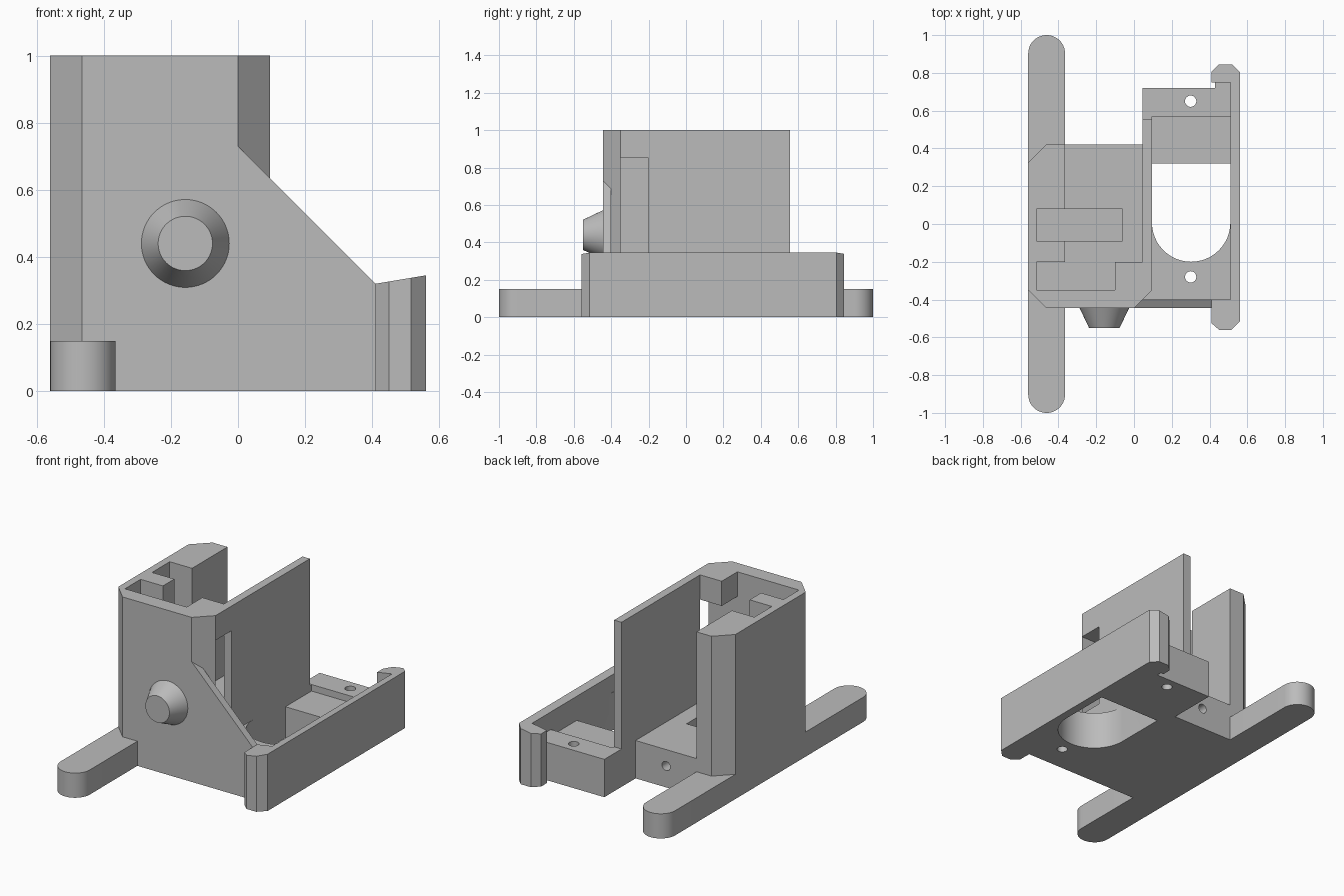
import bpy, bmesh, math
from mathutils import Vector

if "Cube" in bpy.data.objects:
    bpy.data.objects.remove(bpy.data.objects["Cube"])

grey = bpy.data.materials.new("plain grey")
grey.use_nodes = True
grey.diffuse_color = (0.5, 0.5, 0.5, 1)
grey.node_tree.nodes["Principled BSDF"].inputs["Base Color"].default_value = grey.diffuse_color


def finish(name, bm):
    bmesh.ops.recalc_face_normals(bm, faces=bm.faces)
    mesh = bpy.data.meshes.new(name)
    bm.to_mesh(mesh)
    bm.free()
    mesh.materials.append(grey)
    ob = bpy.data.objects.new(name, mesh)
    bpy.context.collection.objects.link(ob)
    return ob


def prism(name, outline, low, high, axis="z", top_plane=None):
    """Extrude an outline along z (points are x, y) or y (points are x, z)."""
    bm = bmesh.new()
    place = (lambda a, b: (a, b, low)) if axis == "z" else (lambda a, b: (a, low, b))
    face = bm.faces.new([bm.verts.new(place(a, b)) for a, b in outline])
    move = Vector((0, 0, high - low)) if axis == "z" else Vector((0, high - low, 0))
    out = bmesh.ops.extrude_face_region(bm, geom=[face])
    bmesh.ops.translate(bm, vec=move, verts=[v for v in out["geom"] if isinstance(v, bmesh.types.BMVert)])
    if top_plane:
        for v in bm.verts:
            if v.co.z > low + 0.01:
                v.co.z = top_plane(v.co.x)
    return finish(name, bm)


def box(name, x0, x1, y0, y1, z0, z1):
    return prism(name, [(x0, y0), (x1, y0), (x1, y1), (x0, y1)], z0, z1)


def arc(cx, cy, r, start, end, n=24):
    angles = [math.radians(start + (end - start) * i / n) for i in range(n + 1)]
    return [(cx + r * math.cos(a), cy + r * math.sin(a)) for a in angles]


def circle(cx, cy, r):
    return arc(cx, cy, r, 0, 360)[:-1]


def combine(target, tool, operation):
    mod = target.modifiers.new(operation, "BOOLEAN")
    mod.operation, mod.solver, mod.object = operation, "EXACT", tool
    bpy.context.view_layer.objects.active = target
    bpy.ops.object.modifier_apply(modifier=mod.name)
    bpy.data.objects.remove(tool)


# Tall walls: ribbed left wall, front wall, corner post and thin right wall
tower = prism("tower_and_base", [
    (-0.56, -0.35), (-0.465, -0.445), (0, -0.445), (0.095, -0.35), (0.095, 0.555),
    (0.045, 0.555), (0.045, -0.2), (-0.1, -0.2), (-0.1, -0.35), (-0.515, -0.35),
    (-0.515, -0.2), (-0.365, -0.2), (-0.365, -0.09), (-0.515, -0.09), (-0.515, 0.08),
    (-0.365, 0.08), (-0.365, 0.42), (-0.465, 0.42), (-0.56, 0.325)], 0, 1)

# Stepped floor
floor = prism("floor", [
    (-0.54, -0.35), (-0.46, -0.445), (0.43, -0.445), (0.43, -0.4), (0.53, -0.4),
    (0.53, 0.78), (0.43, 0.78), (0.43, 0.72), (0.045, 0.72), (0.045, 0.42),
    (-0.45, 0.42), (-0.54, 0.3)], 0, 0.23)

# Low side wall with chamfered end posts and a sloping top
side_wall = prism("side_wall", [
    (0.41, -0.525), (0.45, -0.56), (0.515, -0.56), (0.56, -0.515), (0.56, 0.805),
    (0.52, 0.845), (0.45, 0.845), (0.41, 0.805), (0.41, 0.75), (0.51, 0.75),
    (0.51, -0.4), (0.41, -0.4)], 0, 0.34, top_plane=lambda x: 0.32 + (x - 0.41) * 0.167)

# Triangular web across the front
gusset = prism("gusset", [(-0.05, 0), (0.43, 0), (0.43, 0.3), (0, 0.73), (-0.05, 0.73)],
               -0.445, -0.4, axis="y")

# Long rounded foot
r = 0.0975
foot = prism("foot", arc(-0.4625, 1 - r, r, 0, 180) + arc(-0.4625, r - 1, r, 180, 360), 0, 0.15)

# Keep the foot out of the tower pockets by trimming at the floor, then join all
for part in (floor, side_wall, gusset, foot):
    combine(tower, part, "UNION")

# Openings: round-ended well, its ledge, slot, corner window, screw holes
well = prism("well_cutter", arc(0.3025, 0.0075, 0.2075, 180, 360) + [(0.51, 0.32), (0.095, 0.32)], -0.1, 0.3)
cutters = [
    well,
    box("ledge_cutter", 0.095, 0.51, 0.3, 0.57, 0.19, 0.3),
    box("slot_cutter", -0.515, -0.06, -0.09, 0.08, 0.05, 0.3),
    box("window_cutter", -0.2, 0.2, -0.35, -0.2, 0.34, 0.85),
    prism("front_screw_cutter", circle(0.3, -0.28, 0.03), -0.1, 0.3),
    prism("back_screw_cutter", circle(0.3, 0.65, 0.03), -0.1, 0.3),
    prism("back_bore_cutter", circle(-0.16, 0.13, 0.028), 0.0, 0.5, axis="y"),
]
for cutter in cutters:
    combine(tower, cutter, "DIFFERENCE")

# Tapered knob on the front wall
bpy.ops.mesh.primitive_cone_add(vertices=64, radius1=0.131, radius2=0.081, depth=0.105,
                                location=(-0.157, -0.4975, 0.44), rotation=(math.pi / 2, 0, 0))
knob = bpy.context.object
knob.name = "front_knob"
knob.data.materials.append(grey)

for ob in (tower, knob):
    bpy.ops.object.select_all(action="DESELECT")
    ob.select_set(True)
    bpy.context.view_layer.objects.active = ob
    bpy.ops.object.shade_smooth_by_angle(angle=math.radians(30))
